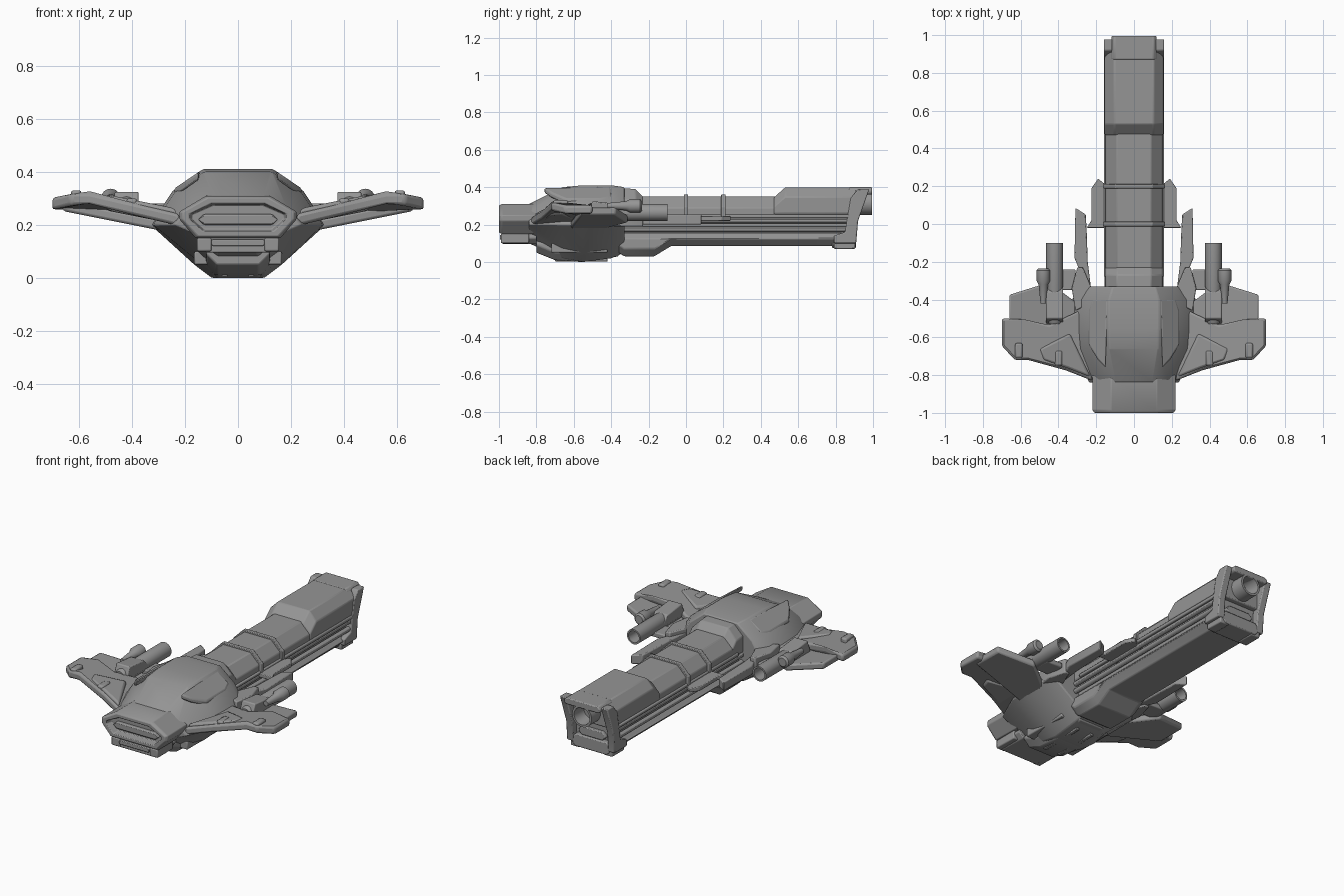
import bpy, bmesh, math

cube = bpy.data.objects.get("Cube")
if cube:
    bpy.data.objects.remove(cube)

grey = bpy.data.materials.new("hull grey")
grey.use_nodes = True
grey.diffuse_color = (.3, .3, .3, 1)
grey.node_tree.nodes["Principled BSDF"].inputs["Base Color"].default_value = grey.diffuse_color


def skin(name, rings, mirror=False, bevel=.006):
    """Skin a row of equal rings, cap both ends and finish the part."""
    bm = bmesh.new()
    rows = [[bm.verts.new(point) for point in ring] for ring in rings]
    for near, far in zip(rows, rows[1:]):
        for i in range(len(near)):
            bm.faces.new((near[i - 1], near[i], far[i], far[i - 1]))
    bm.faces.new(rows[0])
    bm.faces.new(rows[-1])
    bmesh.ops.recalc_face_normals(bm, faces=bm.faces)
    mesh = bpy.data.meshes.new(name)
    bm.to_mesh(mesh)
    bm.free()
    mesh.materials.append(grey)
    part = bpy.data.objects.new(name, mesh)
    bpy.context.collection.objects.link(part)
    if bevel:
        rounding = part.modifiers.new("rounding", "BEVEL")
        rounding.width = bevel
        rounding.segments = 2
        rounding.angle_limit = math.radians(30)
    if mirror:
        part.modifiers.new("mirror", "MIRROR").use_mirror_merge = False
    bpy.ops.object.select_all(action="DESELECT")
    bpy.context.view_layer.objects.active = part
    part.select_set(True)
    bpy.ops.object.shade_smooth_by_angle(angle=math.radians(30))


def loft(name, stations, **options):
    """Each station is y and a half outline from top to bottom."""
    skin(name, [[(x, y, z) for x, z in half] + [(-x, y, z) for x, z in reversed(half)]
                for y, half in stations], **options)


def chamfered(half_width, bottom, top, cut=.03, low_cut=.02):
    return [(half_width - cut, top), (half_width, top - cut),
            (half_width, bottom + low_cut), (half_width - low_cut, bottom)]


def beam(name, half_width, front, back, bottom, top, cut=.02, low_cut=.02, **options):
    outline = chamfered(half_width, bottom, top, cut, low_cut)
    loft(name, [(front, outline), (back, outline)], **options)


def slab(name, outline, surface, thickness, **options):
    """Pair of plates: a plan outline laid on the slope z = surface(x)."""
    skin(name, [[(x, y, surface(x) - depth) for x, y in outline] for depth in (thickness, 0)],
         mirror=True, **options)


def side_plate(name, outline, inner, outer):
    skin(name, [[(x, y, z) for y, z in outline] for x in (inner, outer)], mirror=True)


def block(name, inner, outer, front, back, bottom, top, **options):
    corners = [(inner, front), (outer, front), (outer, back), (inner, back)]
    slab(name, corners, lambda x: top, top - bottom, **options)


def tube(name, x, z, profile, mirror=False, sides=24):
    """Turn a profile of y and radius round an axis along y."""
    turns = [side * math.tau / sides for side in range(sides)]
    skin(name, [[(x + radius * math.cos(turn), y, z + radius * math.sin(turn)) for turn in turns]
                for y, radius in profile], mirror=mirror, bevel=0)


# Main hull: one cross-section rule, scaled along the length
def hull_half(half_width, top, bottom, waist=.2):
    return [(half_width * .4, top), (half_width * .75, waist + (top - waist) * .6),
            (half_width, waist), (half_width * .5, bottom + .05), (half_width * .3, bottom)]


loft("main_hull", [(-.84, hull_half(half_width=.24, top=.31, bottom=.1)),
                   (-.66, hull_half(half_width=.32, top=.4, bottom=.02)),
                   (-.55, hull_half(half_width=.33, top=.41, bottom=0)),
                   (-.4, hull_half(half_width=.33, top=.41, bottom=.02)),
                   (-.33, hull_half(half_width=.28, top=.4, bottom=.05))])

# Roof side panels
slab("roof_panel", [(.15, -.76), (.14, -.4), (.22, -.4), (.24, -.46), (.24, -.64), (.19, -.72)],
     lambda x: .5 - x * .68, thickness=.03, bevel=.008)

# Belly keel, ribs and cheeks
loft("belly_keel", [(y, chamfered(half_width=.12, bottom=bottom, top=.13, low_cut=.04))
                    for y, bottom in ((-.8, .05), (-.7, .01), (-.56, 0), (-.36, .03))])
block("belly_rib", inner=.04, outer=.06, front=-.7, back=-.42, bottom=.003, top=.05, bevel=.003)
block("belly_cheek", inner=.1, outer=.165, front=-.72, back=-.42, bottom=.05, top=.1)

# Nose with a recessed mouth
def nose_half(scale):
    middle = .225
    return [(x * (scale + 1) / 2, middle + (z - middle) * scale)
            for x, z in ((.12, .31), (.22, .25), (.22, .22), (.16, .15))]


loft("nose", [(y, nose_half(scale)) for y, scale in
              ((-.8, 1), (-.985, 1), (-1, .9), (-1, .66), (-.96, .58))], bevel=.004)
beam("mouth_insert", half_width=.15, front=-.98, back=-.9, bottom=.2, top=.24)

# Chin below the nose
beam("chin", half_width=.15, front=-.98, back=-.8, bottom=.095, top=.155, low_cut=.03)
beam("chin_bar", half_width=.1, front=-.995, back=-.9, bottom=.12, top=.145, cut=.005, low_cut=.005)
block("chin_pad", inner=.1, outer=.155, front=-.99, back=-.84, bottom=.1, top=.15)

# Neck: upper casing, inner core and lower beam
NECK_FRONT, NECK_BACK, NECK_WIDTH = -.36, .88, .15
beam("upper_casing", NECK_WIDTH, NECK_FRONT, NECK_BACK, bottom=.22, top=.35, cut=.06)
loft("shoulder_collar", [(y, chamfered(NECK_WIDTH, bottom=.22, top=top, cut=.06))
                         for y, top in ((NECK_FRONT, .395), (-.27, .39), (-.23, .35))])
beam("core", half_width=.12, front=NECK_FRONT, back=NECK_BACK, bottom=.13, top=.24)
loft("lower_beam", [(y, chamfered(NECK_WIDTH, bottom=bottom, top=.155, low_cut=.04))
                    for y, bottom in ((NECK_FRONT, .05), (-.33, .03), (-.17, .03),
                                      (-.08, .085), (NECK_BACK, .085))])
for label, height in (("upper", .22), ("lower", .175)):
    tube(label + "_side_pipe", NECK_WIDTH - .01, height,
         [(NECK_FRONT, .015), (NECK_BACK, .015)], mirror=True, sides=12)
block("side_rail", inner=.13, outer=.16, front=-.28, back=NECK_BACK, bottom=.235, top=.255)

# Bands over the neck
for label, middle in (("front", 0), ("rear", .2)):
    beam(label + "_neck_band", half_width=.163, front=middle - .012, back=middle + .012,
         bottom=.215, top=.36, cut=.065, bevel=.003)

# Raised rear housing
loft("rear_housing", [(y, chamfered(half_width=.155, bottom=.24, top=top, cut=.05))
                      for y, top in ((.47, .345), (.53, .398), (.91, .398))])
beam("rear_lip", half_width=.12, front=.87, back=.995, bottom=.36, top=.4, cut=.015, low_cut=.01)

# Slanted tail frame with exhaust
side_plate("tail_post", [(.79, .1), (.91, .1), (.92, .22), (.98, .39), (.92, .39), (.88, .34),
                         (.85, .16), (.79, .14)], inner=.115, outer=.16)
beam("tail_sill", half_width=.125, front=.78, back=.91, bottom=.075, top=.15)
block("tail_foot", inner=.08, outer=.14, front=.79, back=.905, bottom=.07, top=.115)
beam("tail_step", half_width=.09, front=.84, back=.9, bottom=.15, top=.2)
tube("exhaust", x=0, z=.315, sides=32,
     profile=[(.86, .065), (.995, .065), (.995, .052), (.91, .045)])

# Side brackets beside the neck
slab("inner_bracket", [(.14, -.02), (.14, .2), (.19, .24), (.225, .19), (.225, .02), (.25, -.02)],
     lambda x: .245, thickness=.025, bevel=.004)
slab("outer_bracket", [(.25, -.05), (.255, .05), (.31, .085), (.315, -.18), (.29, -.24),
                       (.29, -.4), (.22, -.4), (.245, -.2)], lambda x: .255, thickness=.055)
slab("bracket_fairing", [(.2, -.4), (.27, -.23), (.3, -.23), (.33, -.34), (.31, -.46)],
     lambda x: .28, thickness=.09)

# Wings
slab("front_wing", [(.22, -.83), (.36, -.775), (.56, -.72), (.63, -.72), (.7, -.645), (.7, -.5),
                    (.58, -.505), (.45, -.535), (.27, -.45)],
     lambda x: .19 + x * .23 - max(0, x - .6) * .5, thickness=.045, bevel=.012)
slab("rear_wing", [(.28, -.62), (.66, -.56), (.66, -.375), (.5, -.325), (.45, -.31), (.3, -.42)],
     lambda x: .16 + x * .2, thickness=.04, bevel=.01)
slab("wing_root", [(.23, -.81), (.36, -.76), (.48, -.72), (.5, -.66), (.34, -.58)],
     lambda x: .215 + x * .2, thickness=.06, bevel=.012)
for label, middle, front, height in (("inner", .4, -.75, .275), ("outer", .61, -.71, .305)):
    block(label + "_wing_clip", middle - .02, middle + .02, front, front + .08,
          height - .03, height + .025, bevel=.01)

# Wing cannons and pods
tube("cannon", x=.42, z=.265, mirror=True,
     profile=[(-.53, .03), (-.5, .045), (-.1, .045), (-.1, .035), (-.2, .033)])
block("cannon_mount", inner=.31, outer=.42, front=-.35, back=-.24, bottom=.22, top=.25)
side_plate("cannon_saddle", [(-.53, .25), (-.5, .325), (-.36, .31), (-.3, .25)],
           inner=.375, outer=.465)
tube("wing_pod", x=.48, z=.3, mirror=True,
     profile=[(-.42, .015), (-.32, .025), (-.3, .036), (-.245, .036), (-.235, .025)])
